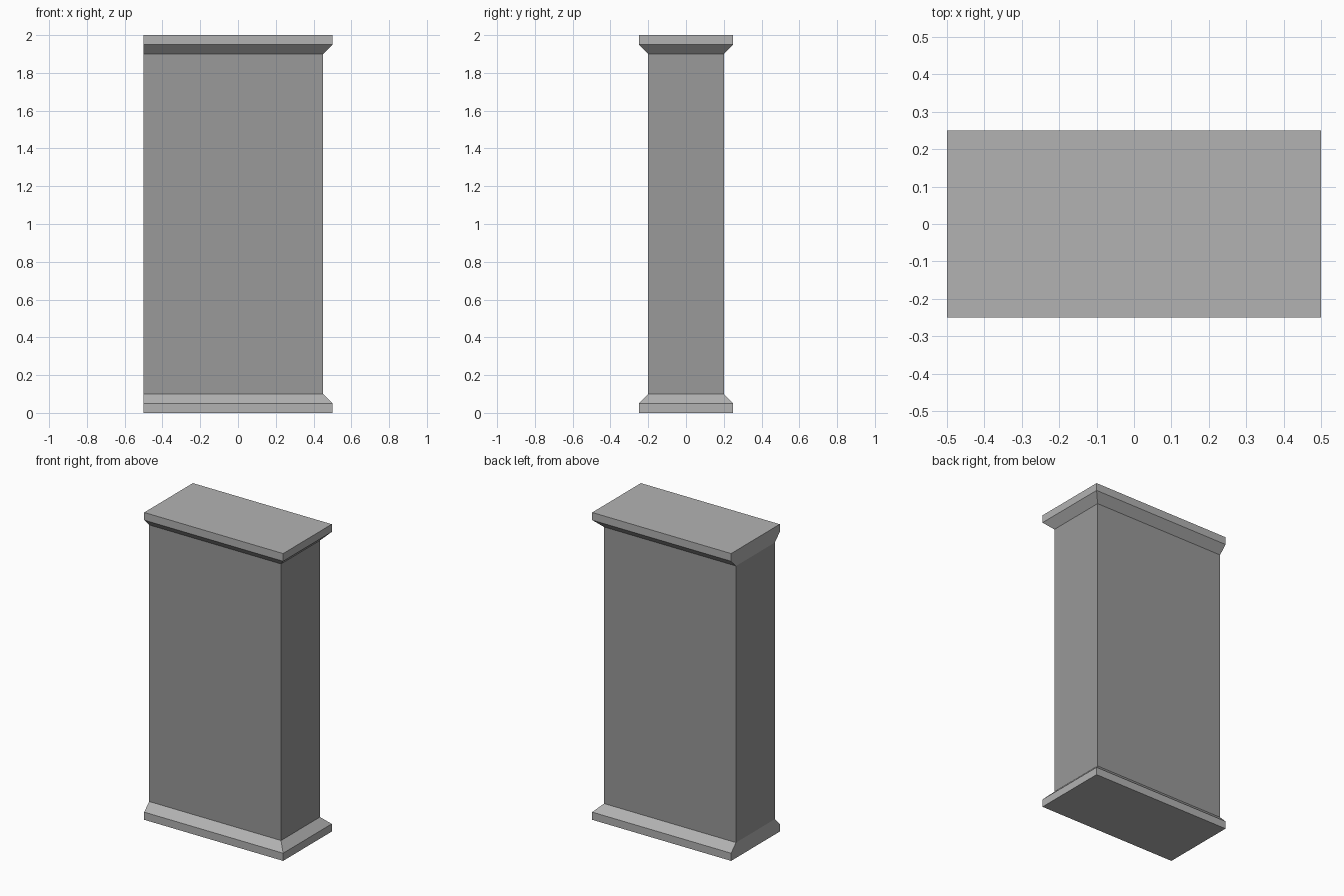
import bpy
import bmesh

if "Cube" in bpy.data.objects:
    bpy.data.objects.remove(bpy.data.objects["Cube"])


def grey(name, value):
    mat = bpy.data.materials.new(name)
    mat.diffuse_color = (value, value, value, 1)
    mat.use_nodes = True
    mat.node_tree.nodes["Principled BSDF"].inputs["Base Color"].default_value = mat.diffuse_color
    return mat


def section(bm, z, inset):
    # Left end stays flush; the other three sides step in
    x0, x1, y = -0.5, 0.5 - inset, 0.25 - inset
    return [bm.verts.new((px, py, z))
            for px, py in ((x0, -y), (x1, -y), (x1, y), (x0, y))]


def part(name, profile, mat, bottom=False, top=False):
    # Loft a (height, inset) profile; joints between parts stay open
    bm = bmesh.new()
    rings = [section(bm, z, inset) for z, inset in profile]
    for low, high in zip(rings, rings[1:]):
        for i in range(3):
            bm.faces.new((low[i], low[i + 1], high[i + 1], high[i]))
    # One flat face for the left end
    bm.faces.new([r[3] for r in rings] + [r[0] for r in reversed(rings)])
    if bottom:
        bm.faces.new(rings[0][::-1])
    if top:
        bm.faces.new(rings[-1])
    mesh = bpy.data.meshes.new(name)
    bm.to_mesh(mesh)
    bm.free()
    mesh.materials.append(mat)
    bpy.context.collection.objects.link(bpy.data.objects.new(name, mesh))


trim = grey("trim_grey", 0.448)
wall = grey("wall_grey", 0.319)

# Plinth, wall body and cap
part("plinth", [(0, 0), (0.05, 0), (0.1, 0.05)], trim, bottom=True)
part("wall_body", [(0.1, 0.05), (1.9, 0.05)], wall)
part("cap", [(1.9, 0.05), (1.95, 0), (2, 0)], trim, top=True)
